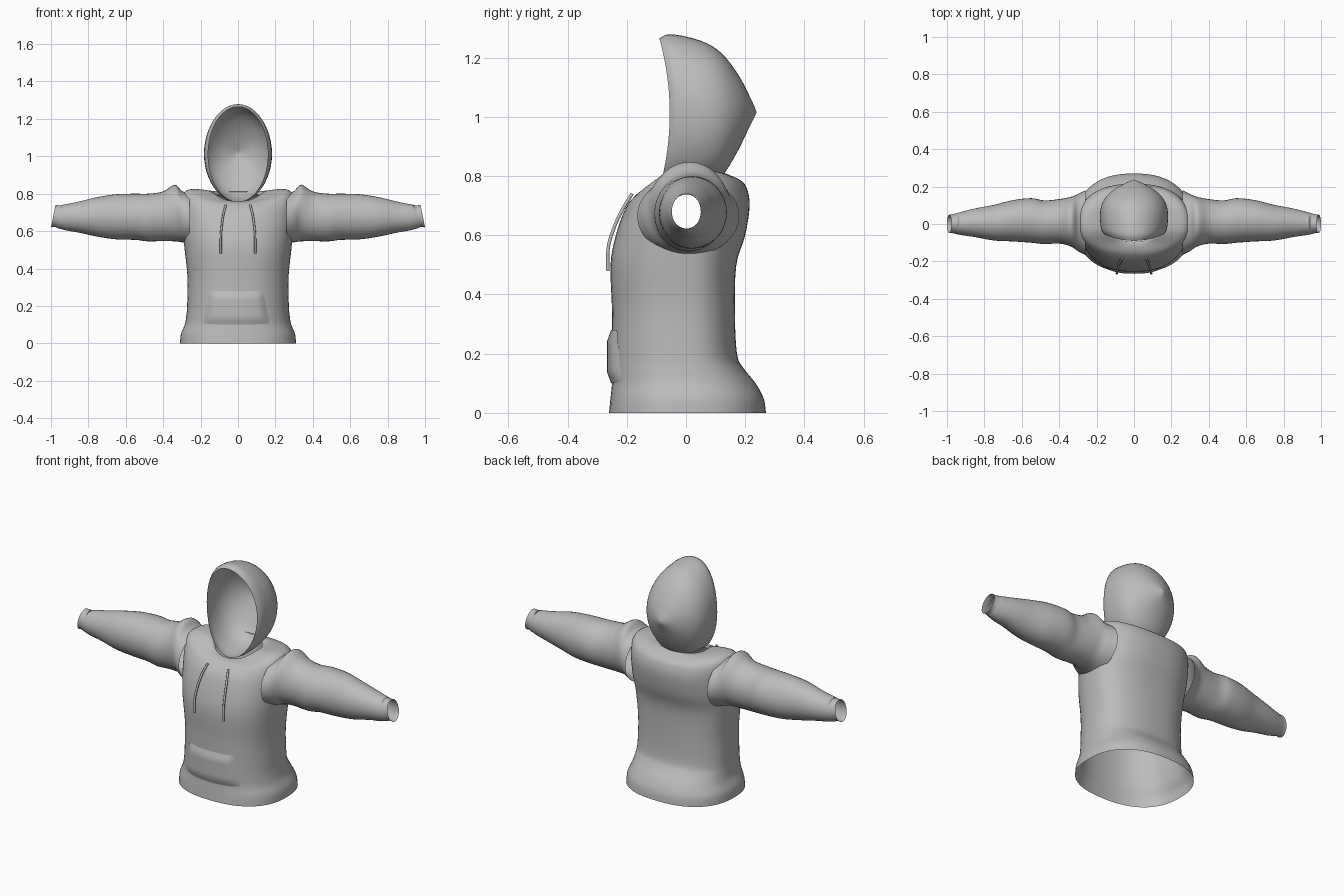
import bpy
import bmesh
from math import sin, cos, pi, copysign

default_cube = bpy.data.objects.get("Cube")
if default_cube:
    bpy.data.objects.remove(default_cube)

fabric = bpy.data.materials.new("grey fabric")
fabric.use_nodes = True
fabric.diffuse_color = (0.5, 0.5, 0.5, 1)
shader = next(n for n in fabric.node_tree.nodes if n.type == 'BSDF_PRINCIPLED')
shader.inputs["Base Color"].default_value = fabric.diffuse_color
shader.inputs["Roughness"].default_value = 0.8


def add_object(name, data):
    obj = bpy.data.objects.new(name, data)
    bpy.context.collection.objects.link(obj)
    data.materials.append(fabric)
    return obj


def finish(name, bm):
    bmesh.ops.recalc_face_normals(bm, faces=bm.faces)
    for face in bm.faces:
        face.smooth = True
    mesh = bpy.data.meshes.new(name)
    bm.to_mesh(mesh)
    bm.free()
    return add_object(name, mesh)


def refine(rings, steps):
    """Smoothly interpolate the key rings, passing through each of them."""
    result = []
    last = len(rings) - 1
    for i in range(last):
        quad = [rings[max(0, min(last, i + k))] for k in (-1, 0, 1, 2)]
        for s in range(steps):
            t = s / steps
            result.append([
                b + t * (c - a) / 2
                + t * t * (a - 2.5 * b + 2 * c - d / 2)
                + t ** 3 * (1.5 * (b - c) + (d - a) / 2)
                for a, b, c, d in zip(*quad)])
    result.append(rings[-1])
    return result


def loft(rings, point, sides=48, steps=4, tip=None):
    """Skin a tube through rings; point(ring, angle) gives each vertex."""
    bm = bmesh.new()
    loops = [[bm.verts.new(point(r, 2 * pi * k / sides)) for k in range(sides)]
             for r in refine(rings, steps)]
    for lower, upper in zip(loops, loops[1:]):
        for k in range(sides):
            n = (k + 1) % sides
            bm.faces.new((lower[k], lower[n], upper[n], upper[k]))
    if tip:
        pole = bm.verts.new(tip)
        for k in range(sides):
            bm.faces.new((loops[-1][k], loops[-1][(k + 1) % sides], pole))
    return bm


def rounded(value, power):
    return copysign(abs(value) ** power, value)


# Torso: side height, front height, back height, half width, front y, back y
torso_rings = [
    (0, 0, 0, .31, -.26, .27),
    (.05, .05, .05, .305, -.255, .262),
    (.1, .1, .1, .285, -.25, .235),
    (.15, .15, .15, .276, -.25, .195),
    (.2, .2, .2, .272, -.25, .172),
    (.35, .35, .35, .27, -.25, .165),
    (.5, .5, .5, .285, -.255, .17),
    (.6, .6, .6, .295, -.237, .2),
    (.7, .69, .7, .3, -.205, .215),
    (.77, .73, .76, .3, -.175, .205),
    (.81, .75, .785, .285, -.15, .185),
    (.825, .76, .8, .24, -.12, .155),
    (.815, .76, .81, .15, -.1, .13),
    (.79, .755, .81, .12, -.095, .12),
]


def torso_point(ring, angle):
    side, front, back, width, y_front, y_back = ring
    s = sin(angle)
    end_z, depth = (front, -y_front) if s < 0 else (back, y_back)
    return (width * rounded(cos(angle), .84), depth * rounded(s, .84),
            side + (end_z - side) * s * s)


torso = loft(torso_rings, torso_point, sides=64)
# Open armholes so the sleeves run straight into the body
armholes = []
for face in torso.faces:
    c = face.calc_center_median()
    if abs(c.x) > .2 and (c.y / .11) ** 2 + ((c.z - .68) / .11) ** 2 < 1:
        armholes.append(face)
bmesh.ops.delete(torso, geom=armholes, context='FACES')
finish("torso", torso)

# Sleeves: x, bottom, top, front y, back y
sleeve_rings = [
    (.26, .53, .8, -.165, .18),
    (.3, .54, .815, -.145, .16),
    (.338, .545, .848, -.12, .145),
    (.4, .547, .812, -.105, .133),
    (.48, .545, .8, -.107, .126),
    (.55, .553, .8, -.1, .138),
    (.65, .556, .797, -.093, .127),
    (.75, .57, .782, -.088, .102),
    (.85, .592, .758, -.07, .083),
    (.93, .606, .742, -.058, .063),
    (.965, .622, .738, -.05, .053),
    (.988, .62, .74, -.048, .05),
]


def make_sleeve(name, side):
    def sleeve_point(ring, angle):
        x, bottom, top, front, back = ring
        s = sin(angle)
        # The wrist opening slants outward towards the bottom
        slant = -.012 * s if x > .95 else 0
        return (side * (x + slant),
                (front + back) / 2 + (back - front) / 2 * cos(angle),
                (bottom + top) / 2 + (top - bottom) / 2 * s)
    finish(name, loft(sleeve_rings, sleeve_point, sides=36))


make_sleeve("left_sleeve", 1)
make_sleeve("right_sleeve", -1)

# Hood: top z, top y, bottom z, bottom y, half width, backward bow of the ring
hood_rings = [
    (1.265, -.09, .757, -.09, .16, .035),
    (1.279, -.05, .752, -.045, .177, .025),
    (1.257, .05, .765, .05, .181, .015),
    (1.215, .12, .8, .12, .16, .01),
    (1.14, .178, .875, .17, .113, .006),
    (1.07, .215, .95, .207, .055, .003),
    (1.03, .233, 1, .232, .014, 0),
]


def hood_point(ring, angle):
    z_top, y_top, z_low, y_low, width, bow = ring
    t = (1 + sin(angle)) / 2
    return (width * cos(angle),
            y_low + (y_top - y_low) * t + bow * 4 * t * (1 - t),
            z_low + (z_top - z_low) * t)


finish("hood", loft(hood_rings, hood_point, tip=(0, .238, 1.015)))

# Front pouch pocket: a puffed trapezoid wrapped over the belly
pocket = bmesh.new()
columns, rows = 24, 10
grid = []
for j in range(rows + 1):
    v = j / rows
    row = []
    for i in range(columns + 1):
        u = i / columns * 2 - 1
        x = -.01 + u * (.18 - .037 * v)
        belly = -.25 * (1 - abs(x / .272) ** 2.38) ** .42
        edge = min(1, 5 * (1 - abs(u)), 5 * v, 5 * (1 - v))
        row.append(pocket.verts.new((x, belly - .003 - .013 * edge,
                                     .1 + .18 * v + .005 * u * u * (1 - v))))
    grid.append(row)
for low, high in zip(grid, grid[1:]):
    for i in range(columns):
        pocket.faces.new((low[i], low[i + 1], high[i + 1], high[i]))
finish("pocket", pocket)

# Drawstrings hanging from the neckline
for name, side in (("left_drawstring", 1), ("right_drawstring", -1)):
    curve = bpy.data.curves.new(name, 'CURVE')
    curve.dimensions = '3D'
    curve.bevel_depth = .006
    curve.bevel_resolution = 2
    curve.use_fill_caps = True
    path = [(.065, -.182, .74), (.078, -.213, .69), (.088, -.245, .62),
            (.092, -.262, .56), (.092, -.264, .48)]
    spline = curve.splines.new('BEZIER')
    spline.bezier_points.add(len(path) - 1)
    for knot, (x, y, z) in zip(spline.bezier_points, path):
        knot.co = (side * x, y, z)
        knot.handle_left_type = knot.handle_right_type = 'AUTO'
    add_object(name, curve)
